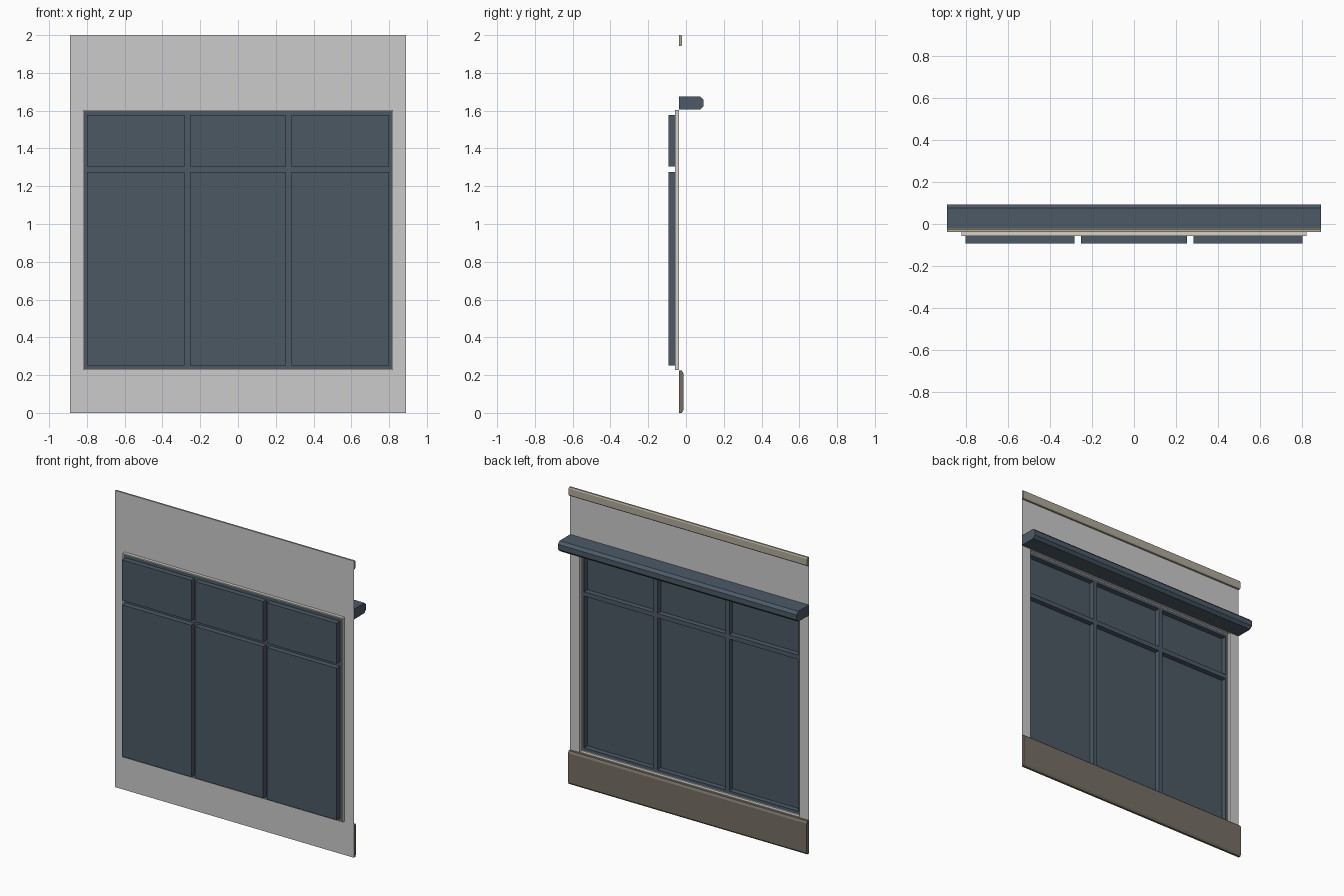
import bpy, bmesh

if "Cube" in bpy.data.objects:
    bpy.data.objects.remove(bpy.data.objects["Cube"])


def material(name, r, g, b):
    lin = [((c / 255 + 0.055) / 1.055) ** 2.4 for c in (r, g, b)]
    m = bpy.data.materials.new(name)
    m.diffuse_color = (*lin, 1)
    m.use_nodes = True
    m.node_tree.nodes["Principled BSDF"].inputs["Base Color"].default_value = m.diffuse_color
    return m


WALL = material("wall grey", 203, 203, 203)
TRIM = material("pale stone", 178, 171, 154)
REVEAL = material("light reveal", 214, 209, 200)
BASE = material("dark stone", 118, 112, 101)
FRAME = material("blue grey frame", 77, 90, 103)
GLASS = material("dark glass", 76, 89, 99)

W = 0.89                           # half width of the wall
Y_WALL, Y_FRAME, Y_GLASS = -0.037, -0.058, -0.093
OX, OZ0, OZ1 = 0.82, 0.228, 1.604  # opening


def finish(name, bm, *mats):
    bmesh.ops.remove_doubles(bm, verts=bm.verts, dist=1e-5)
    me = bpy.data.meshes.new(name)
    bm.to_mesh(me)
    bm.free()
    for m in mats:
        me.materials.append(m)
    ob = bpy.data.objects.new(name, me)
    bpy.context.collection.objects.link(ob)
    return ob


def face(bm, pts, index=0):
    f = bm.faces.new([bm.verts.new(p) for p in pts])
    f.material_index = index


def panel(bm, x0, x1, z0, z1, y, index=0):
    """Flat sheet facing the street side (+y)."""
    face(bm, [(x0, y, z0), (x0, y, z1), (x1, y, z1), (x1, y, z0)], index)


def sleeve(bm, x0, x1, z0, z1, ya, yb, index=0):
    """Four inward-facing sides of a rectangular recess."""
    c = [(x0, z0), (x1, z0), (x1, z1), (x0, z1)]
    for (ax, az), (bx, bz) in zip(c, c[1:] + c[:1]):
        face(bm, [(ax, ya, az), (bx, ya, bz), (bx, yb, bz), (ax, yb, az)], index)


def ring(bm, outer, inner, y):
    """Flat border between two rectangles (x half width, z0, z1)."""
    (ox, oz0, oz1), (ix, iz0, iz1) = outer, inner
    panel(bm, -ox, ox, oz0, iz0, y)
    panel(bm, -ox, ox, iz1, oz1, y)
    panel(bm, -ox, -ix, iz0, iz1, y)
    panel(bm, ix, ox, iz0, iz1, y)


def moulding(name, depth, z0, z1, cy, cz, mat):
    """Chamfered strip along the wall, open where it meets the wall."""
    y1 = Y_WALL + depth
    prof = [(Y_WALL, z0), (y1 - cy, z0), (y1, z0 + cz),
            (y1, z1 - cz), (y1 - cy, z1), (Y_WALL, z1)]
    bm = bmesh.new()
    for (ya, za), (yb, zb) in zip(prof, prof[1:]):
        face(bm, [(-W, ya, za), (-W, yb, zb), (W, yb, zb), (W, ya, za)])
    face(bm, [(W, y, z) for y, z in prof])
    face(bm, [(-W, y, z) for y, z in reversed(prof)])
    bmesh.ops.remove_doubles(bm, verts=bm.verts, dist=1e-5)
    bmesh.ops.recalc_face_normals(bm, faces=bm.faces)
    return finish(name, bm, mat)


# Wall sheet with the window opening
bm = bmesh.new()
ring(bm, (W, 0, 2), (OX, OZ0, OZ1), Y_WALL)
finish("wall", bm, WALL)

# Reveal around the opening with a thin lip
bm = bmesh.new()
sleeve(bm, -OX, OX, OZ0, OZ1, Y_WALL, Y_FRAME)
lip = (OX - 0.005, OZ0 + 0.005, OZ1 - 0.005)
ring(bm, (OX, OZ0, OZ1), lip, Y_FRAME)
finish("window_reveal", bm, REVEAL)

# Window: flat bars with six recessed panes
xs = [-lip[0], -0.80, -0.283, -0.253, 0.253, 0.283, 0.80, lip[0]]
zs = [lip[1], 0.252, 1.275, 1.305, 1.578, lip[2]]
bm = bmesh.new()
for i in range(len(xs) - 1):
    for j in range(len(zs) - 1):
        cell = (xs[i], xs[i + 1], zs[j], zs[j + 1])
        if i % 2 and j % 2:
            sleeve(bm, *cell, Y_FRAME, Y_GLASS)
            panel(bm, *cell, Y_GLASS, 1)
        else:
            panel(bm, *cell, Y_FRAME)
finish("window_frame", bm, FRAME, GLASS)

# Horizontal mouldings
moulding("base_course", 0.023, 0.0, 0.224, 0.008, 0.014, BASE)
moulding("window_canopy", 0.130, 1.606, 1.676, 0.018, 0.018, FRAME)
moulding("top_trim", 0.017, 1.942, 2.0, 0.005, 0.008, TRIM)
